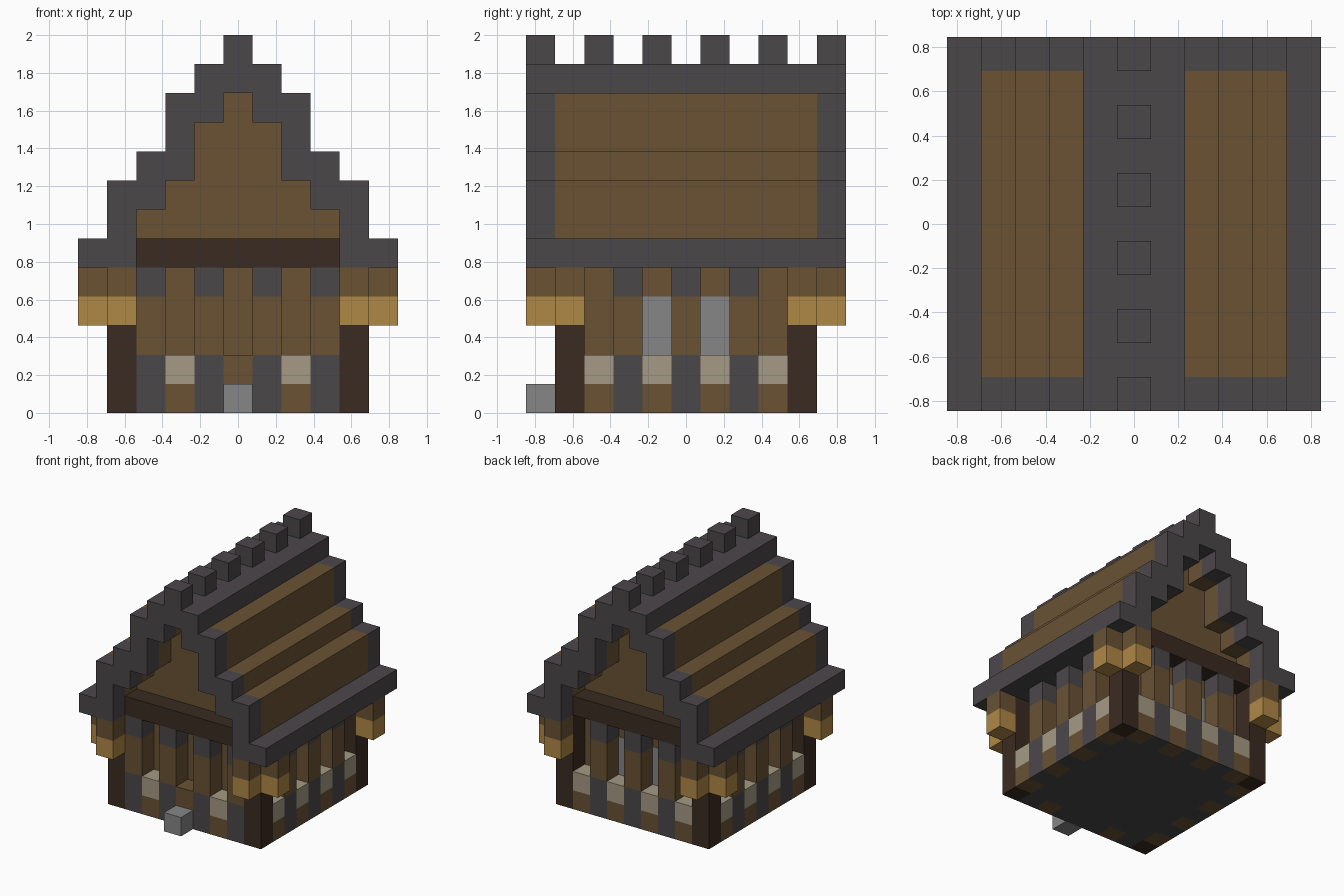
import bpy
import bmesh
from mathutils import Matrix, Vector

if "Cube" in bpy.data.objects:
    bpy.data.objects.remove(bpy.data.objects["Cube"], do_unlink=True)

U = 2 / 13  # edge of one building block


def material(name, hex_rgb):
    srgb = [int(hex_rgb[i:i + 2], 16) / 255 for i in (0, 2, 4)]
    colour = [((c + 0.055) / 1.055) ** 2.4 for c in srgb] + [1]
    mat = bpy.data.materials.new(name)
    mat.use_nodes = True
    mat.diffuse_color = colour
    bsdf = mat.node_tree.nodes["Principled BSDF"]
    bsdf.inputs["Base Color"].default_value = colour
    bsdf.inputs["Roughness"].default_value = 0.9
    return mat


SLATE = material("dark slate", "4b474a")
WOOD = material("brown wood", "6a5234")
DARK = material("dark timber", "3a2b21")
GOLD = material("golden wood", "b08846")
CREAM = material("pale stone", "a59a85")
GREY = material("grey", "868686")


def build(name, mat, boxes, grow=0.0):
    """One object from boxes given as inclusive block ranges (x, y, z)."""
    bm = bmesh.new()
    for box in boxes:
        spans = [(s, s) if isinstance(s, int) else s for s in box]
        lo = Vector([min(s) - 0.5 for s in spans])
        hi = Vector([max(s) + 0.5 for s in spans])
        mid = (lo + hi) / 2 * U
        mid.z += U / 2
        size = (hi - lo) * U + Vector((grow, grow, 0))
        place = Matrix.Translation(mid) @ Matrix.Diagonal(size).to_4x4()
        bmesh.ops.create_cube(bm, size=1, matrix=place)
    mesh = bpy.data.meshes.new(name)
    bm.to_mesh(mesh)
    bm.free()
    mesh.materials.append(mat)
    obj = bpy.data.objects.new(name, mesh)
    bpy.context.collection.objects.link(obj)


def wall_cells(front, back, side):
    """Cells on the outer wall ring: x places in front and back, y places on the sides."""
    cells = [(x, -4) for x in front] + [(x, 4) for x in back]
    return cells + [(s * 4, y) for s in (-1, 1) for y in side]


ENDS = (-1, 1)
even, odd = (-2, 0, 2), (-3, -1, 1, 3)
posts = wall_cells(odd, even, even)
bays = wall_cells((-2, 2), odd, odd)

# Floor and solid core
build("floor", SLATE, [((-3, 3), (-3, 3), (0, 1)), (0, -4, 0)])
build("inner_walls", WOOD, [((-3, 3), (-3, 3), (2, 5))])
build("door_panel", WOOD, [(0, -4, 1)])
build("door_step", GREY, [(0, -5, 0)])

# Wall ring: posts with slate feet and heads, low stone panels between them
build("post_feet", SLATE, [(x, y, (0, 1)) for x, y in posts])
build("post_shafts", WOOD, [(x, y, (2, 3)) for x, y in posts])
build("post_heads", SLATE, [(x, y, 4) for x, y in posts])
build("panel_bases", WOOD, [(x, y, 0) for x, y in bays])
build("stone_sills", CREAM, [(x, y, 1) for x, y in bays])
build("corner_posts", DARK, [(4 * a, 4 * b, (0, 4)) for a in ENDS for b in ENDS])

# Windows as thin plates on the recessed wall
build("side_windows", GREY, [(3 * a, b, (2, 3)) for a in ENDS for b in ENDS], 0.006)
build("back_windows", GREY, [(b, 3, (2, 3)) for b in ENDS], 0.006)

# Paired brackets under each roof corner
brackets = [c for a in ENDS for b in ENDS for c in ((4 * a, 5 * b), (5 * a, 4 * b))]
build("bracket_tips", GOLD, [(x, y, 3) for x, y in brackets])
build("bracket_blocks", WOOD, [(x, y, 4) for x, y in brackets])

# Stepped roof: inner and outer block of each course, from the eaves upwards
courses = {6: (4, 4), 7: (3, 4), 8: (2, 3), 9: (2, 2), 10: (1, 2)}
build("eaves", SLATE, [((4 * a, 5 * a), (-5, 5), 5) for a in ENDS])
build("roof_slopes", WOOD,
      [((a * i, a * o), (-4, 4), z) for z, (i, o) in courses.items() for a in ENDS])
build("gable_trim", SLATE,
      [((a * i, a * o), 5 * b, z) for z, (i, o) in courses.items() for a in ENDS for b in ENDS])
build("gable_walls", WOOD, [((1 - i, i - 1), (-3, 3), z) for z, (i, o) in courses.items()])
build("gable_beams", DARK, [((-3, 3), 4 * b, 5) for b in ENDS])
build("ridge", SLATE, [((-1, 1), (-5, 5), 11)])
build("ridge_blocks", SLATE, [(0, y, 12) for y in range(-5, 6, 2)])
